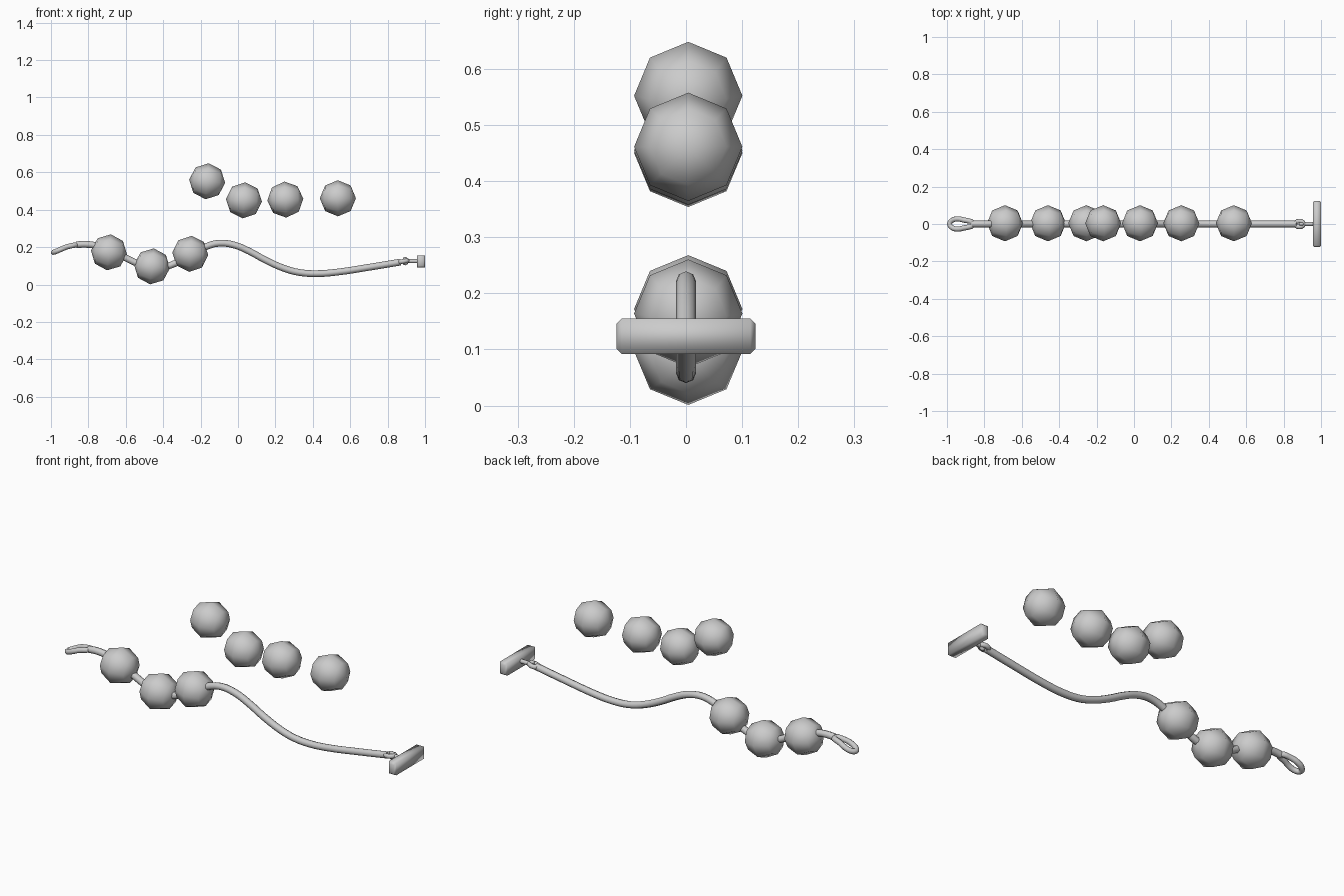
import bpy, bmesh
from math import radians, pi
from mathutils import Matrix

if "Cube" in bpy.data.objects:
    bpy.data.objects.remove(bpy.data.objects["Cube"])


def tube(name, points, radius, cyclic=False, steps=3):
    """Eight-sided smooth tube through the given points."""
    cu = bpy.data.curves.new(name, 'CURVE')
    cu.dimensions = '3D'
    cu.bevel_depth = radius
    cu.bevel_resolution = 2
    cu.resolution_u = steps
    cu.use_fill_caps = not cyclic
    sp = cu.splines.new('BEZIER')
    sp.bezier_points.add(len(points) - 1)
    for bp, co in zip(sp.bezier_points, points):
        bp.co = co
        bp.handle_left_type = bp.handle_right_type = 'AUTO'
    sp.use_cyclic_u = cyclic
    ob = bpy.data.objects.new(name, cu)
    bpy.context.collection.objects.link(ob)
    return ob


def mesh_object(name, bm):
    me = bpy.data.meshes.new(name)
    bmesh.ops.recalc_face_normals(bm, faces=bm.faces[:])
    for f in bm.faces:
        f.smooth = True
    bm.to_mesh(me)
    bm.free()
    ob = bpy.data.objects.new(name, me)
    bpy.context.collection.objects.link(ob)
    return ob


# wavy cord through the three threaded beads
cord = [(-0.865, 0.212), (-0.82, 0.215), (-0.76, 0.208), (-0.69, 0.183),
        (-0.60, 0.142), (-0.54, 0.114), (-0.46, 0.095), (-0.36, 0.103),
        (-0.255, 0.160), (-0.17, 0.203), (-0.10, 0.221), (-0.02, 0.211),
        (0.06, 0.178), (0.15, 0.129), (0.25, 0.085), (0.33, 0.064),
        (0.42, 0.058), (0.52, 0.065), (0.70, 0.092), (0.87, 0.120)]
tube("cord", [(x, 0, z) for x, z in cord], 0.018)

# teardrop loop at the left end
half = [(-0.91, 0.021, 0.203), (-0.945, 0.027, 0.189), (-0.975, 0.018, 0.176)]
loop = [(-0.862, 0, 0.212)] + half + [(-0.986, 0, 0.172)]
loop += [(x, -y, z) for x, y, z in reversed(half)]
tube("end_loop", loop, 0.014, True)

# small eye at the right end and the link to the bar
tube("clasp_eye", [(0.862, 0, 0.120), (0.884, 0.016, 0.124),
                   (0.908, 0, 0.127), (0.884, -0.016, 0.124)], 0.012, True)
tube("clasp_ring", [(0.889, 0, 0.138), (0.905, 0, 0.125),
                    (0.889, 0, 0.112), (0.898, 0, 0.125)], 0.009, True)
tube("clasp_link", [(0.90, 0, 0.125), (0.93, 0, 0.125), (0.965, 0, 0.125)], 0.011)

# toggle bar: rectangular section, chamfered ends
bm = bmesh.new()
rings = []
for y, inset in [(-0.124, 0.009), (-0.115, 0), (0.115, 0), (0.124, 0.009)]:
    hx, hz = 0.0215 - inset, 0.0315 - inset
    rings.append([bm.verts.new((0.9785 + sx * hx, y, 0.1235 + sz * hz))
                  for sx, sz in ((-1, -1), (1, -1), (1, 1), (-1, 1))])
for a, b in zip(rings, rings[1:]):
    for i in range(4):
        j = (i + 1) % 4
        bm.faces.new((a[i], a[j], b[j], b[i]))
bm.faces.new(rings[0])
bm.faces.new(rings[-1])
mesh_object("toggle_bar", bm)

# low-poly beads: three on the cord, four loose above it
beads = [("threaded_bead", -0.69, 0.172, 6), ("threaded_bead", -0.46, 0.097, 6),
         ("threaded_bead", -0.255, 0.164, 4), ("loose_bead", -0.165, 0.552, 5),
         ("loose_bead", 0.032, 0.450, 4), ("loose_bead", 0.253, 0.454, -3),
         ("loose_bead", 0.534, 0.461, 0)]
for name, x, z, tilt in beads:
    bm = bmesh.new()
    bmesh.ops.create_uvsphere(bm, u_segments=8, v_segments=4, radius=0.0965,
                              matrix=Matrix.Rotation(pi / 2, 4, 'Y'))
    ob = mesh_object(name, bm)
    ob.location = (x, 0.004, z)
    ob.rotation_euler = (0, radians(tilt), 0)
